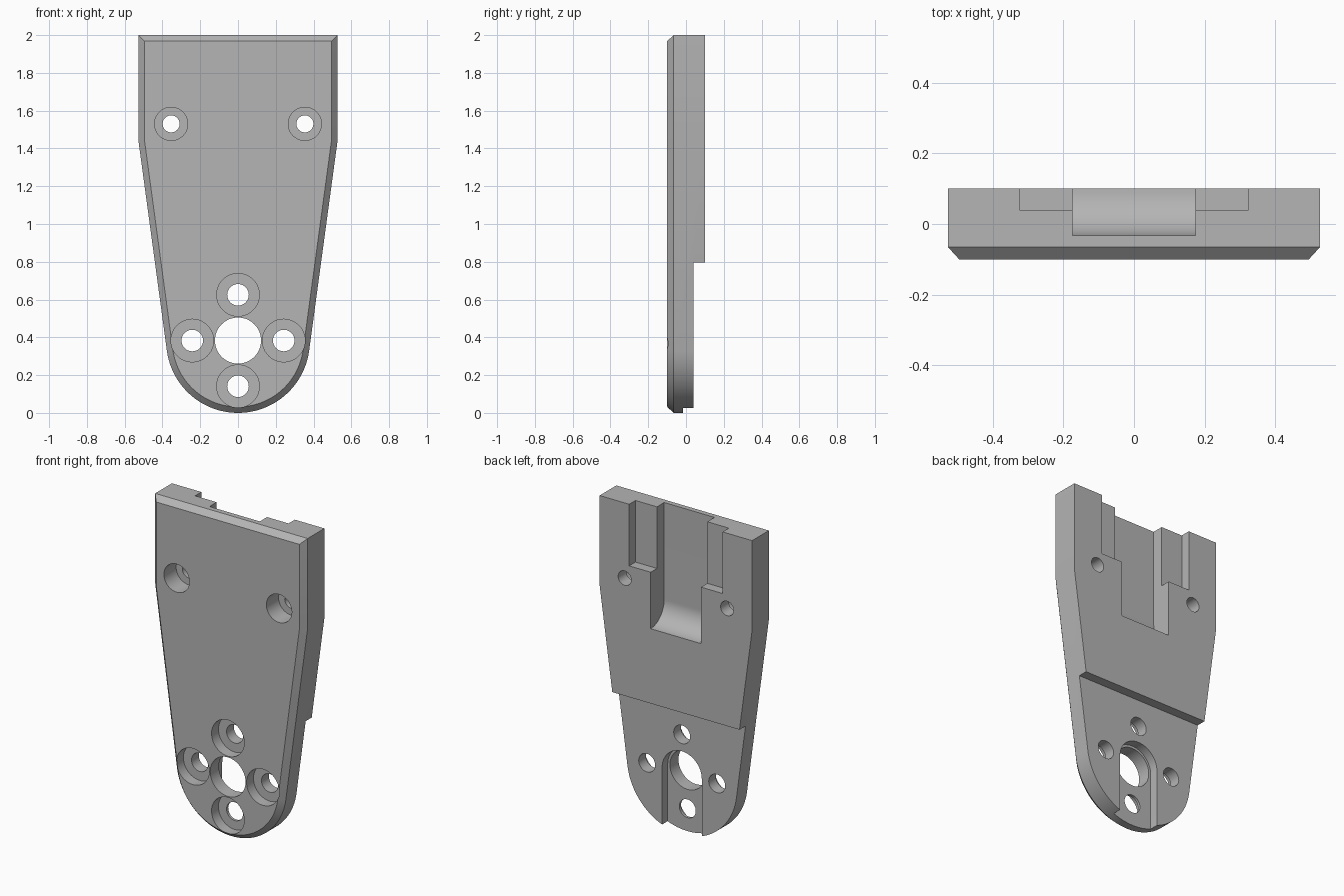
import bpy, bmesh
from math import sin, cos, pi, acos, atan2, hypot, radians
from mathutils import Vector

cube = bpy.data.objects.get("Cube")
if cube:
    bpy.data.objects.remove(cube, do_unlink=True)

grey = bpy.data.materials.new("plain grey")
grey.use_nodes = True
COLOUR = (0.46, 0.46, 0.46, 1)
grey.diffuse_color = COLOUR
grey.node_tree.nodes["Principled BSDF"].inputs["Base Color"].default_value = COLOUR

HALF_W, SHOULDER, TOP = 0.527, 1.44, 2.0
HUB_Z, HUB_R = 0.38, 0.38
FRONT, BACK = -0.1, 0.1


def loft(name, loops):
    """Closed solid through matching loops of points."""
    bm = bmesh.new()
    rings = [[bm.verts.new(p) for p in loop] for loop in loops]
    for a, b in zip(rings, rings[1:]):
        for i in range(len(a)):
            j = (i + 1) % len(a)
            bm.faces.new((a[i], a[j], b[j], b[i]))
    bm.faces.new(rings[0])
    bm.faces.new(rings[-1])
    bmesh.ops.recalc_face_normals(bm, faces=bm.faces)
    mesh = bpy.data.meshes.new(name)
    bm.to_mesh(mesh)
    bm.free()
    mesh.materials.append(grey)
    obj = bpy.data.objects.new(name, mesh)
    bpy.context.collection.objects.link(obj)
    return obj


def along_y(name, profile, y0, y1):
    return loft(name, [[(x, y, z) for x, z in profile] for y in (y0, y1)])


def along_x(name, profile, half):
    return loft(name, [[(x, y, z) for y, z in profile] for x in (-half, half)])


def arc(cx, cz, r, start, end, n):
    return [(cx + r * cos(start + (end - start) * i / n),
             cz + r * sin(start + (end - start) * i / n)) for i in range(n + 1)]


def disc(name, x, z, r, y0, y1, n=48):
    return along_y(name, arc(x, z, r, 0, 2 * pi, n)[:-1], y0, y1)


def cut(target, cutter):
    cutter.hide_render = True
    mod = target.modifiers.new(cutter.name, 'BOOLEAN')
    mod.operation, mod.solver, mod.object = 'DIFFERENCE', 'EXACT', cutter
    bpy.context.view_layer.objects.active = target
    bpy.ops.object.modifier_apply(modifier=mod.name)
    bpy.data.objects.remove(cutter, do_unlink=True)


# Tapered outline with sides tangent to the round end, inset by d
rise = SHOULDER - HUB_Z
tilt = acos(HUB_R / hypot(HALF_W, rise)) - atan2(rise, HALF_W)


def outline(d, y):
    w, r = HALF_W - d, HUB_R - d
    shoulder = HUB_Z + (w * cos(tilt) - r) / sin(tilt)
    pts = [(-w, shoulder), (-w, TOP - d), (w, TOP - d), (w, shoulder)]
    pts += arc(0, HUB_Z, r, -tilt, tilt - pi, 64)
    return [(x, y, z) for x, z in pts]


# Plate with chamfered front rim
plate = loft("bracket_plate", [outline(0.032, FRONT),
                               outline(0, FRONT + 0.035),
                               outline(0, BACK)])

# Thinner lower back
cut(plate, along_x("lower_step", [(0.04, -1), (1, -1), (1, 0.795), (0.04, 0.795)], 1))

# Wide shallow pocket at the top of the back
cut(plate, along_x("wide_pocket", [(0.038, 1.615), (1, 1.615), (1, 3), (0.038, 3)], 0.323))

# Deep central channel with curved run-out
R = 0.133
channel = arc(BACK, 1.262 + R, R, pi, 1.5 * pi, 20)
channel += [(0.5, 1.262), (0.5, 3), (BACK - R, 3)]
cut(plate, along_x("deep_channel", channel, 0.174))

# Arched slot behind the round end
slot = arc(0, HUB_Z + 0.003, 0.137, 0, pi, 32) + [(-0.137, -1), (0.137, -1)]
cut(plate, along_y("arched_slot", slot, -0.015, 0.5))

# Centre hole
cut(plate, disc("centre_hole", 0, HUB_Z + 0.003, 0.122, -1, 1, 64))

# Counterbored screw holes: x, z, hole radius, bore radius, bore depth
screws = [(s * 0.354, 1.53, 0.045, 0.088, 0.12) for s in (-1, 1)]
for k in range(4):
    a = k * pi / 2
    screws.append((0.242 * cos(a), HUB_Z + 0.003 + 0.242 * sin(a), 0.057, 0.113, 0.068))
for x, z, hole, bore, depth in screws:
    cut(plate, disc("screw_bore", x, z, bore, -1, FRONT + depth))
    cut(plate, disc("screw_hole", x, z, hole, -1, 1))

# Smooth curves, sharp edges
bpy.ops.object.select_all(action='DESELECT')
plate.select_set(True)
bpy.context.view_layer.objects.active = plate
bpy.ops.object.shade_smooth_by_angle(angle=radians(25))
